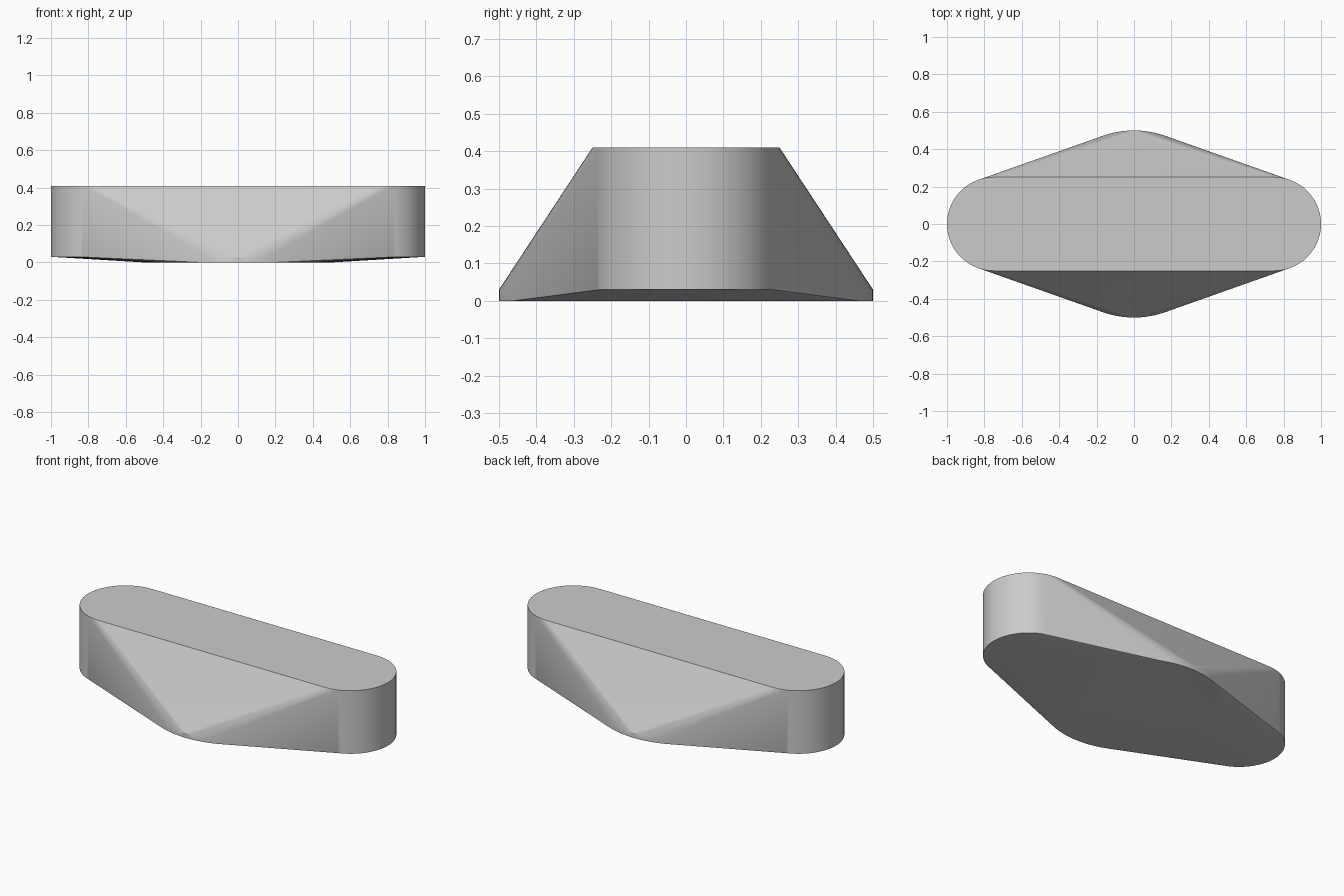
import bpy, bmesh, math
from mathutils import Matrix

cube = bpy.data.objects.get("Cube")
if cube:
    bpy.data.objects.remove(cube, do_unlink=True)

grey = bpy.data.materials.new("light grey")
grey.use_nodes = True
grey.diffuse_color = (0.6, 0.6, 0.6, 1)
grey.node_tree.nodes["Principled BSDF"].inputs["Base Color"].default_value = grey.diffuse_color

END_X, END_R, BASE_R = 0.75, 0.25, 0.5
LIP, TOP = 0.03, 0.41
bm = bmesh.new()


def disc(x, radius, low, high):
    """Upright cylinder used as a core of the hull."""
    bmesh.ops.create_cone(bm, cap_ends=True, segments=96, radius1=radius,
                          radius2=radius, depth=high - low,
                          matrix=Matrix.Translation((x, 0, (low + high) / 2)))


# Wide thin base disc and a tall round post at each end, wrapped in one hull
disc(0, BASE_R, 0, LIP)
for side in (-1, 1):
    disc(side * END_X, END_R, LIP, TOP)
hull = bmesh.ops.convex_hull(bm, input=bm.verts[:], use_existing_faces=False)
spare = {g for g in hull["geom_interior"] + hull["geom_unused"]
         if isinstance(g, bmesh.types.BMVert)}
bmesh.ops.delete(bm, geom=list(spare), context="VERTS")
keep = {g for g in hull["geom"] if isinstance(g, bmesh.types.BMFace) and g.is_valid}
bmesh.ops.delete(bm, geom=[f for f in bm.faces if f not in keep], context="FACES")

# Merge coplanar triangles into clean flat panels
bmesh.ops.dissolve_limit(bm, angle_limit=math.radians(0.2),
                         verts=bm.verts[:], edges=bm.edges[:])
bmesh.ops.recalc_face_normals(bm, faces=bm.faces[:])

mesh = bpy.data.meshes.new("tapered_body")
bm.to_mesh(mesh)
bm.free()
mesh.materials.append(grey)
body = bpy.data.objects.new("tapered_body", mesh)
bpy.context.collection.objects.link(body)

bpy.ops.object.select_all(action="DESELECT")
body.select_set(True)
bpy.context.view_layer.objects.active = body
bpy.ops.object.shade_smooth_by_angle(angle=math.radians(30))
